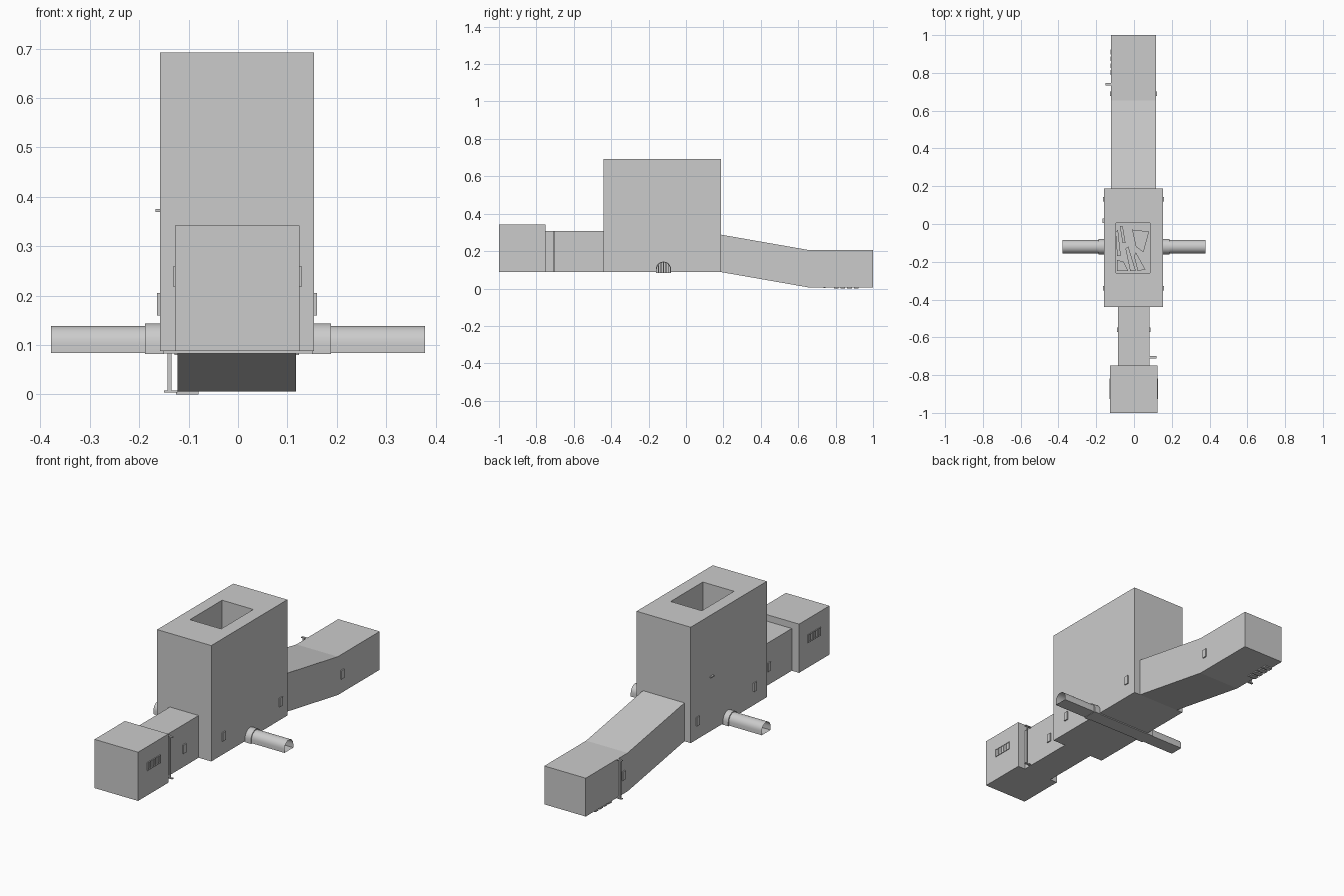
import bpy, bmesh, math
from mathutils import Vector

if "Cube" in bpy.data.objects:
    bpy.data.objects.remove(bpy.data.objects["Cube"])


def finish(name, bm, smooth=False):
    bmesh.ops.remove_doubles(bm, verts=bm.verts, dist=1e-5)
    bmesh.ops.dissolve_degenerate(bm, edges=bm.edges, dist=1e-5)
    bmesh.ops.recalc_face_normals(bm, faces=bm.faces)
    me = bpy.data.meshes.new(name)
    bm.to_mesh(me)
    bm.free()
    ob = bpy.data.objects.new(name, me)
    bpy.context.collection.objects.link(ob)
    if smooth:
        bpy.ops.object.select_all(action='DESELECT')
        ob.select_set(True)
        bpy.context.view_layer.objects.active = ob
        bpy.ops.object.shade_smooth_by_angle(angle=math.radians(35))
    return ob


def loft(bm, rings, skip=()):
    """Join equal rings of points with quads; skip holds (step, side) gaps."""
    vs = [[bm.verts.new(p) for p in r] for r in rings]
    n = len(vs[0])
    for i in range(len(vs) - 1):
        for j in range(n):
            if (i, j) not in skip:
                k = (j + 1) % n
                bm.faces.new((vs[i][j], vs[i][k], vs[i + 1][k], vs[i + 1][j]))
    return vs


def frame(y, x0, x1, z0, z1):
    return [(x0, y, z0), (x1, y, z0), (x1, y, z1), (x0, y, z1)]


def level(z, x0, x1, y0, y1):
    return [(x0, y0, z), (x1, y0, z), (x1, y1, z), (x0, y1, z)]


def shell(name, sections, start=False, end=False):
    bm = bmesh.new()
    vs = loft(bm, [frame(*s) for s in sections])
    if start:
        bm.faces.new(vs[0][::-1])
    if end:
        bm.faces.new(vs[-1])
    return finish(name, bm)


def add_box(bm, x0, x1, y0, y1, z0, z1):
    vs = loft(bm, [level(z0, x0, x1, y0, y1), level(z1, x0, x1, y0, y1)])
    bm.faces.new(vs[0][::-1])
    bm.faces.new(vs[1])


def boxes(name, items):
    bm = bmesh.new()
    for b in items:
        add_box(bm, *b)
    return finish(name, bm)


F = 0.088
ROOM = (-0.127, 0.124, F, 0.342)
CORR = (-0.085, 0.081, F, 0.308)
HALL = (-0.158, 0.154, F, 0.692)
RAMP = (-0.122, 0.117, F, 0.288)
LOW = (-0.122, 0.117, 0.006, 0.206)

# Hollow rooms and passages
shell("front_room", [(-1, *ROOM), (-0.75, *ROOM), (-0.75, *CORR)], start=True)
shell("front_corridor", [(-0.75, *CORR), (-0.44, *CORR)])
shell("sloping_passage", [(0.187, *RAMP), (0.655, *LOW)])
shell("back_room", [(0.655, *LOW), (1, *LOW)], end=True)

# Tall hall with doorways and a roof shaft
bm = bmesh.new()
loft(bm, [frame(-0.44, *CORR), frame(-0.44, *HALL), frame(0.187, *HALL),
          frame(0.187, *RAMP)], skip={(1, 2)})
hole = (-0.095, 0.085, -0.26, 0.005)
loft(bm, [level(0.692, -0.158, 0.154, -0.44, 0.187), level(0.692, *hole),
          level(0.47, *hole)])
finish("tall_hall", bm)

# Cracked slabs on the hall floor, seen down the shaft
shards = [[(-.09, -.25), (-.03, -.25), (-.055, -.2), (-.09, -.19)],
          [(-.02, -.25), (.01, -.25), (-.03, -.12), (-.045, -.13)],
          [(.02, -.25), (.06, -.24), (.01, -.15), (0, -.17)],
          [(-.09, -.17), (-.07, -.17), (-.085, -.03), (-.095, -.04)],
          [(-.06, -.1), (-.045, -.1), (-.06, -.01), (-.075, -.01)],
          [(.01, -.12), (.05, -.15), (.08, -.04), (-.01, -.03)]]
bm = bmesh.new()
for s in shards:
    vs = loft(bm, [[(x, y, F) for x, y in s], [(x, y, F + .008) for x, y in s]])
    bm.faces.new(vs[1])
finish("floor_slabs", bm)

# Drain channel under the hall
boxes("drain_channel", [(-0.16, 0.16, -0.158, -0.083, 0.083, F)])


def arch(x, half, z0, zs):
    c = -0.1205
    pts = [(x, c + half, z0)]
    for i in range(13):
        a = math.pi * i / 12
        pts.append((x, c + half * math.cos(a), zs + half * math.sin(a)))
    return pts + [(x, c - half, z0)]


# Arched side tunnels with wider collars and grates
for side, tag in ((-1, "left"), (1, "right")):
    bm = bmesh.new()
    loft(bm, [arch(side * x, .036, .084, .103) for x in (.188, .378)])
    finish(tag + "_tunnel", bm, True)
    bm = bmesh.new()
    loft(bm, [arch(side * .15, .041, .082, .103), arch(side * .188, .041, .082, .103),
              arch(side * .188, .036, .084, .103)])
    finish(tag + "_tunnel_collar", bm, True)
    bm = bmesh.new()
    for i in range(-2, 3):
        y = -0.1205 + i * 0.013
        top = .103 + math.sqrt(.036 ** 2 - (i * .013) ** 2)
        add_box(bm, side * .172 - .002, side * .172 + .002, y - .002, y + .002, .084, top)
    finish(tag + "_tunnel_grate", bm)

# Shallow wall niches, in pairs: y, left wall, right wall, bottom
niches = []
for y, xl, xr, z in ((-.56, -.085, .081, .16), (-.34, -.158, .154, .16),
                     (.13, -.158, .154, .16), (.69, -.122, .117, .08)):
    niches.append((xl - .006, xl, y - .012, y + .012, z, z + .045))
    niches.append((xr, xr + .006, y - .012, y + .012, z, z + .045))
boxes("wall_niches", niches)

# Barred windows of the front room
for wall, s, tag in ((-.127, -1, "left"), (.124, 1, "right")):
    x0, x1 = sorted((wall, wall + s * .004))
    bars = [(x0, x1, -.926, -.82, z, z + .003) for z in (.218, .257)]
    for i in range(6):
        y = -.926 + i * .0206
        bars.append((x0, x1, y, y + .004, .218, .26))
    boxes(tag + "_window_bars", bars)

# Gate guides: rails above and below plus an outer post
boxes("front_gate_guide", [(.081, .118, -.711, -.699, F, F + .004),
                           (.081, .118, -.711, -.699, .304, .308),
                           (.1, .106, -.708, -.702, F, .308)])
boxes("back_gate_guide", [(-.15, -.122, .734, .746, .004, .008),
                          (-.15, -.122, .734, .746, .203, .207),
                          (-.143, -.135, .736, .744, .006, .206)])

# Lever slot on the hall and plates under the back room
boxes("hall_lever", [(-.167, -.158, .005, .03, .369, .375)])
boxes("floor_plates", [(-.125 + .0, -.08, .79 + i * .036, .815 + i * .036, 0, .006)
                       for i in range(4)])
